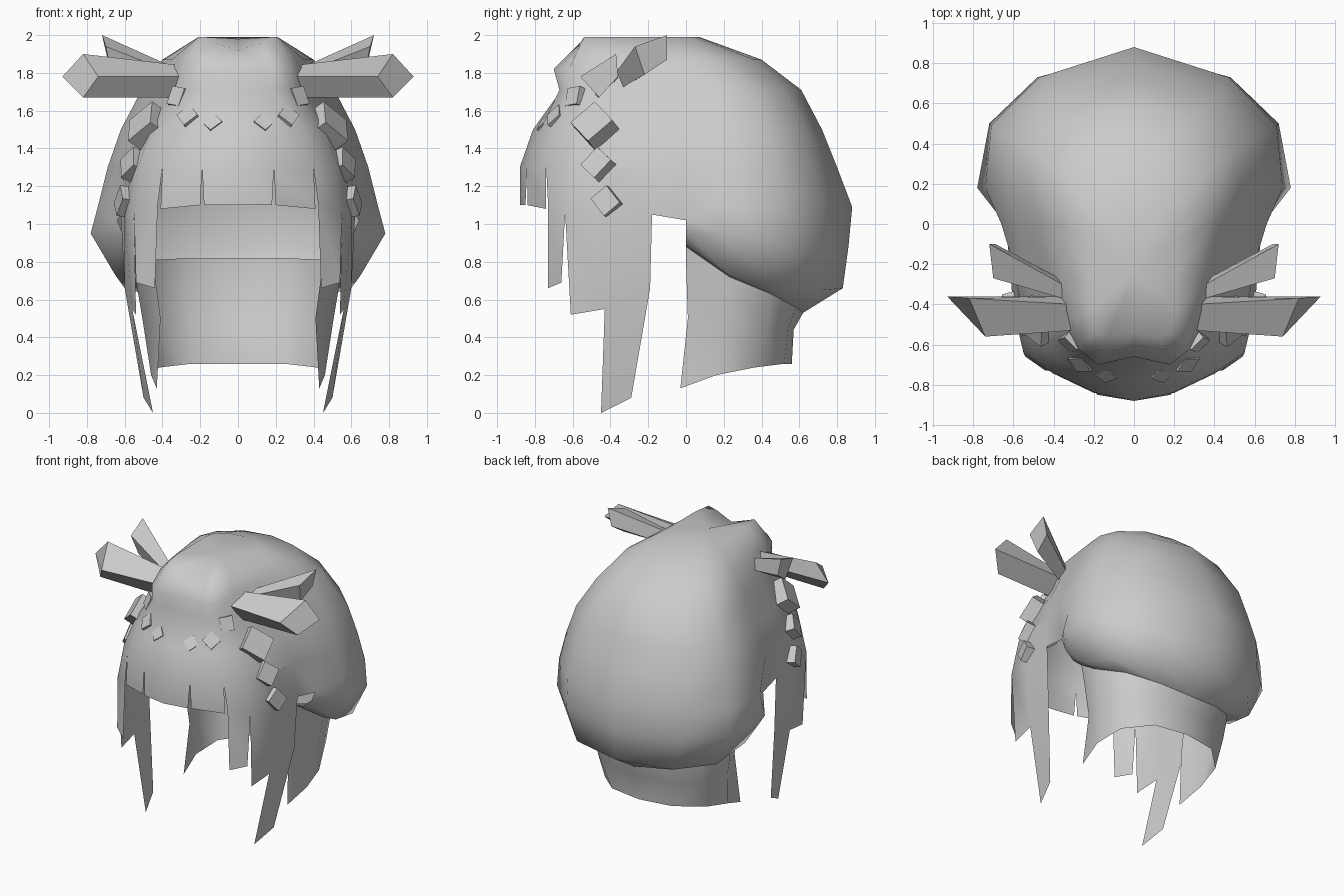
import bpy, bmesh, math
from mathutils import Matrix, Euler, Vector

if "Cube" in bpy.data.objects:
    bpy.data.objects.remove(bpy.data.objects["Cube"])

grey = bpy.data.materials.new("plain_grey")
grey.use_nodes = True
grey.diffuse_color = (.6, .6, .6, 1)
grey.node_tree.nodes["Principled BSDF"].inputs["Base Color"].default_value = (.6, .6, .6, 1)


def finish(bm, name, smooth_angle=None):
    """Turn a +x half into a mirrored object."""
    mesh = bpy.data.meshes.new(name)
    bm.to_mesh(mesh)
    bm.free()
    mesh.materials.append(grey)
    obj = bpy.data.objects.new(name, mesh)
    bpy.context.collection.objects.link(obj)
    mirror = obj.modifiers.new("mirror", 'MIRROR')
    mirror.use_axis[0] = True
    mirror.merge_threshold = .001
    if smooth_angle:
        bpy.ops.object.select_all(action='DESELECT')
        obj.select_set(True)
        bpy.context.view_layer.objects.active = obj
        bpy.ops.object.shade_smooth_by_angle(angle=math.radians(smooth_angle))


def sheet(bm, rows):
    """Quads between rows that run top to bottom, each from front to back."""
    verts = [[bm.verts.new(p) for p in row] for row in rows]
    for up, low in zip(verts, verts[1:]):
        for c in range(len(up) - 1):
            bm.faces.new((up[c], low[c], low[c + 1], up[c + 1]))
    return verts


# Hood rings: height, then (x, y) from front middle round to back middle
RINGS = [
    (1.99, [(0, -.54), (.13, -.56), (.19, -.54), (.21, -.42), (.21, -.25),
            (.21, -.07), (.19, 0), (.14, .04), (.08, .06), (0, .07)]),
    (1.87, [(0, -.66), (.18, -.7), (.28, -.62), (.31, -.48), (.35, -.3),
            (.39, 0), (.4, .12), (.35, .24), (.2, .36), (0, .4)]),
    (1.71, [(0, -.66), (.18, -.67), (.28, -.62), (.33, -.52), (.41, -.28),
            (.48, 0), (.51, .16), (.49, .36), (.3, .53), (0, .61)]),
    (1.5, [(0, -.81), (.19, -.77), (.36, -.68), (.46, -.55), (.53, -.25),
           (.58, 0), (.62, .17), (.61, .43), (.4, .63), (0, .72)]),
    (1.3, [(0, -.88), (.19, -.84), (.4, -.74), (.53, -.59), (.6, -.2),
           (.66, 0), (.69, .18), (.67, .46), (.44, .68), (0, .8)]),
]
hood_rows = [[Vector((x, y, z)) for x, y in ring] for z, ring in RINGS]
hood_rows[0][0].z = 1.92
hood_rows[0][1].z = 1.96
for corner in hood_rows[1][:3]:
    corner.z = 1.82
brow = hood_rows[-1]

bm = bmesh.new()
top = sheet(bm, hood_rows)[0]
crown = bm.verts.new((0, -.25, 1.98))
for a, b in zip(top, top[1:]):
    bm.faces.new((crown, a, b))

# Rounded back of the hood, turned under towards the neck
sheet(bm, [
    brow[4:],
    [(.62, -.18, 1.05), (.64, 0, 1.02), (.74, .18, 1.1), (.71, .49, 1.1),
     (.47, .73, 1.1), (0, .88, 1.09)],
])
sheet(bm, [
    [(.64, 0, 1.02), (.74, .18, 1.1), (.71, .49, 1.1), (.47, .73, 1.1), (0, .88, 1.09)],
    [(.61, 0, .95), (.78, .18, .95), (.72, .5, .9), (.48, .73, .88), (0, .86, .88)],
    [(.54, 0, .89), (.65, .23, .73), (.6, .5, .66), (.4, .72, .65), (0, .83, .66)],
    [(.48, 0, .88), (.55, .23, .72), (.45, .45, .63), (.25, .58, .56), (0, .62, .53)],
])

# Fringe panels, narrowed at the bottom so slits open between them
sheet(bm, [brow[0:2], [(0, -.88, 1.1), (.18, -.85, 1.1)]])
sheet(bm, [brow[1:3], [(.2, -.84, 1.1), (.41, -.74, 1.08)]])

# Front side strand
sheet(bm, [brow[2:4],
           [(.425, -.73, 1.1), (.55, -.64, 1.06)],
           [(.44, -.73, .66), (.54, -.66, .69)]])

# Wide side strand and the long pointed strand below it
side = sheet(bm, [
    [brow[3], (.565, -.4, 1.3), brow[4]],
    [(.55, -.64, 1.06), (.6, -.43, 1.05), (.62, -.18, 1.05)],
    [(.54, -.61, .52), (.56, -.43, .55), (.6, -.19, .66)],
])
tip = [bm.verts.new(p) for p in ((.45, -.45, 0), (.5, -.29, .08))]
bm.faces.new((side[-1][1], tip[0], tip[1], side[-1][2]))
bmesh.ops.remove_doubles(bm, verts=bm.verts, dist=.001)
finish(bm, "hood", 60)

# Neck cloth
bm = bmesh.new()
sheet(bm, [
    [(.47, 0, .89), (.54, .23, .82), (.45, .45, .81), (.25, .58, .82), (0, .62, .82)],
    [(.45, 0, .8), (.54, .23, .7), (.45, .45, .61), (.25, .58, .55), (0, .62, .53)],
    [(.41, .01, .5), (.5, .22, .46), (.43, .43, .44), (.24, .54, .44), (0, .57, .44)],
    [(.43, -.03, .13), (.46, .16, .2), (.42, .36, .24), (.25, .52, .26), (0, .56, .26)],
])
finish(bm, "neck_cloth", 60)


def horn(name, base, end):
    """Four-sided bar between two quads."""
    bm = bmesh.new()
    a, b = ([bm.verts.new(p) for p in quad] for quad in (base, end))
    bm.faces.new(a)
    bm.faces.new(b)
    for i in range(4):
        j = (i + 1) % 4
        bm.faces.new((a[i], a[j], b[j], b[i]))
    bmesh.ops.recalc_face_normals(bm, faces=bm.faces)
    finish(bm, name)


horn("front_horn",
     [(.3, -.36, 1.77), (.3, -.4, 1.84), (.31, -.53, 1.78), (.31, -.47, 1.67)],
     [(.93, -.36, 1.78), (.82, -.37, 1.9), (.74, -.56, 1.78), (.82, -.46, 1.67)])
horn("rear_horn",
     [(.31, -.3, 1.74), (.32, -.32, 1.82), (.32, -.38, 1.79), (.32, -.36, 1.71)],
     [(.69, -.1, 1.87), (.72, -.1, 2), (.7, -.27, 1.94), (.67, -.22, 1.79)])


def block(name, place, size, turn):
    """Box with its outward axis along local x."""
    bm = bmesh.new()
    spin = Euler([math.radians(t) for t in turn]).to_matrix().to_4x4()
    bmesh.ops.create_cube(bm, size=1, matrix=Matrix.Translation(place) @ spin
                          @ Matrix.Diagonal((*size, 1)))
    finish(bm, name)


# Hanging side beads
block("large_bead", (.47, -.475, 1.51), (.13, .17, .18), (50, -32, -28))
block("middle_bead", (.55, -.46, 1.31), (.09, .13, .12), (52, -22, -26))
block("small_bead", (.605, -.42, 1.12), (.06, .11, .12), (40, -8, -16))

# Small studs set into the brow
block("inner_stud", (.135, -.738, 1.53), (.05, .08, .08), (45, -36, -78))
block("outer_stud", (.26, -.685, 1.565), (.05, .09, .09), (45, -32, -60))
block("temple_stud", (.315, -.585, 1.67), (.05, .09, .1), (8, -20, -48))
